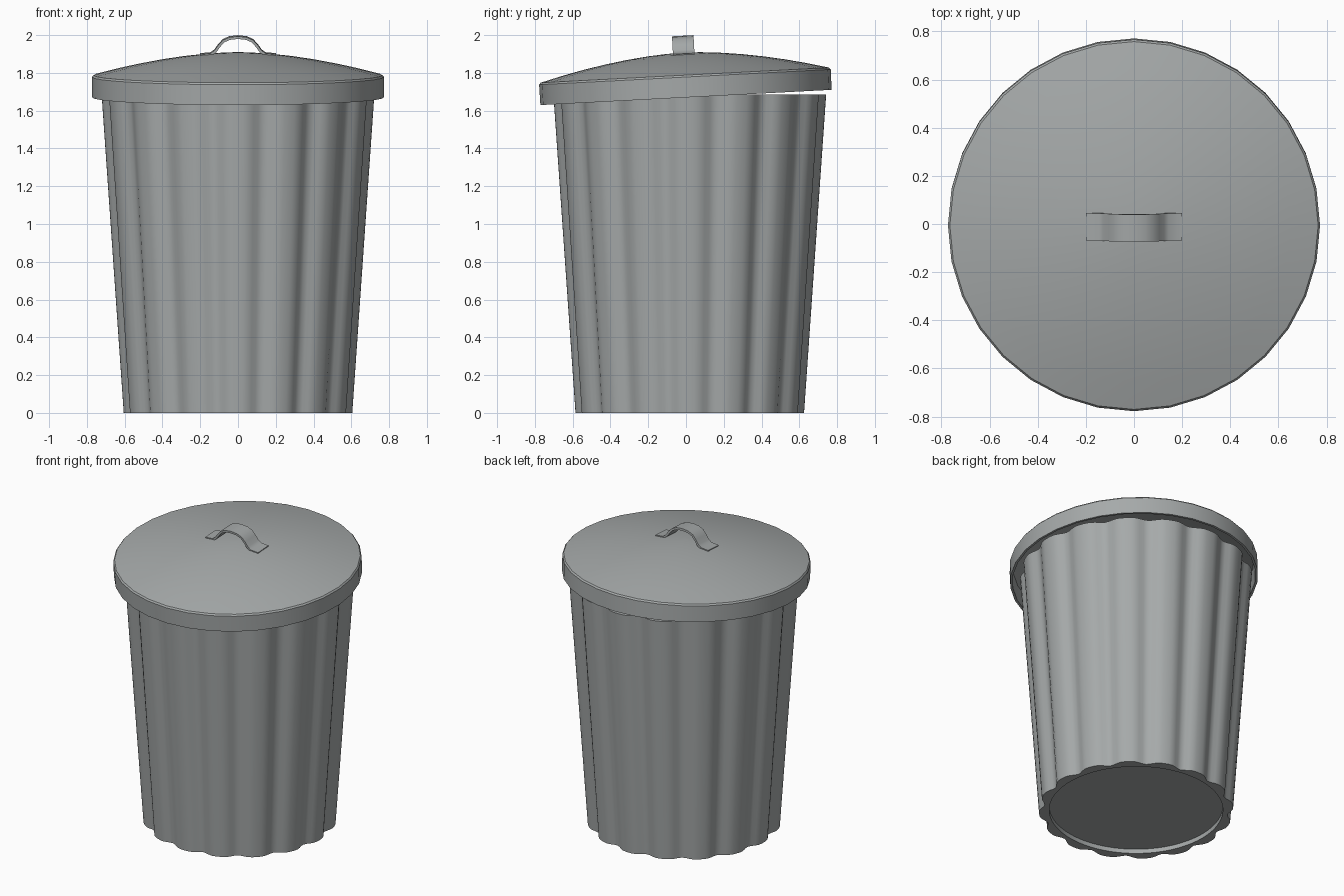
import bpy, math

if "Cube" in bpy.data.objects:
    bpy.data.objects.remove(bpy.data.objects["Cube"])

metal = bpy.data.materials.new("galvanised_grey")
metal.diffuse_color = (0.38, 0.40, 0.40, 1)
metal.use_nodes = True
metal.node_tree.nodes["Principled BSDF"].inputs["Base Color"].default_value = metal.diffuse_color


def make(name, verts, faces, angle=40):
    me = bpy.data.meshes.new(name)
    me.from_pydata(verts, [], faces)
    me.materials.append(metal)
    ob = bpy.data.objects.new(name, me)
    bpy.context.collection.objects.link(ob)
    bpy.ops.object.select_all(action='DESELECT')
    ob.select_set(True)
    bpy.context.view_layer.objects.active = ob
    bpy.ops.object.mode_set(mode='EDIT')
    bpy.ops.mesh.select_all(action='SELECT')
    bpy.ops.mesh.normals_make_consistent(inside=False)
    bpy.ops.object.mode_set(mode='OBJECT')
    bpy.ops.object.shade_smooth_by_angle(angle=math.radians(angle))
    return ob


def lathe(name, profile, n, flute=0.0, angle=40):
    """Spin (radius, z, fluted) rings; both ends are closed with a cap."""
    verts, faces = [], []
    for r, z, fluted in profile:
        for i in range(n):
            t = 2 * math.pi * i / n
            rr = r - fluted * flute * math.sin(8 * t) ** 4
            verts.append((rr * math.cos(t), rr * math.sin(t), z))
    for k in range(len(profile) - 1):
        for i in range(n):
            j = (i + 1) % n
            faces.append((k * n + i, k * n + j, (k + 1) * n + j, (k + 1) * n + i))
    faces.append(tuple(range(n)))
    faces.append(tuple((len(profile) - 1) * n + i for i in range(n)))
    return make(name, verts, faces, angle)


# fluted can: recessed base, outer wall, rim, inner wall, floor
can = lathe("can_body", [
    (0.54, 0.03, 0), (0.54, 0.0, 0), (0.605, 0.0, 1), (0.722, 1.685, 1),
    (0.695, 1.685, 1), (0.58, 0.05, 1)], 160, 0.034)
can.location = (0, 0.02, 0)

# lid: hollow shell with a skirt and shallow dome, tilted up at the back
R, H = 0.765, 0.118
dome = [(R * s, H + 0.12 * (1 - s ** 1.75), 0) for s in (1, .85, .7, .55, .4, .25, .12, .02)]
under = [(r * 0.98, z - 0.014, 0) for r, z, _ in reversed(dome)]
lid = lathe("lid", under + [(0.757, 0.0, 0), (0.772, 0.0, 0), (0.773, 0.108, 0)] + dome,
            32, angle=35)
lid.location = (0, 0, 1.67)
lid.rotation_euler = (math.radians(3), 0, 0)

# handle: bent strap with flat feet, riding on the lid
half = [(0.2, 0.232), (0.145, 0.237), (0.125, 0.252), (0.105, 0.28),
        (0.08, 0.307), (0.045, 0.322)]
path = [(-x, z) for x, z in half] + [(0, 0.327)] + [(x, z) for x, z in reversed(half)]
verts, faces = [], []
for k, (x, z) in enumerate(path):
    a, b = path[max(k - 1, 0)], path[min(k + 1, len(path) - 1)]
    d = math.hypot(b[0] - a[0], b[1] - a[1])
    nx, nz = -(b[1] - a[1]) / d * 0.014, (b[0] - a[0]) / d * 0.014
    for y in (-0.057, 0.057):
        verts += [(x, y, z), (x - nx, y, z - nz)]
for k in range(len(path) - 1):
    p, q = 4 * k, 4 * k + 4
    for a, b in ((0, 1), (1, 3), (3, 2), (2, 0)):
        faces.append((p + a, p + b, q + b, q + a))
e = 4 * (len(path) - 1)
faces += [(0, 1, 3, 2), (e, e + 1, e + 3, e + 2)]
handle = make("lid_handle", verts, faces)
handle.location = lid.location
handle.rotation_euler = lid.rotation_euler
